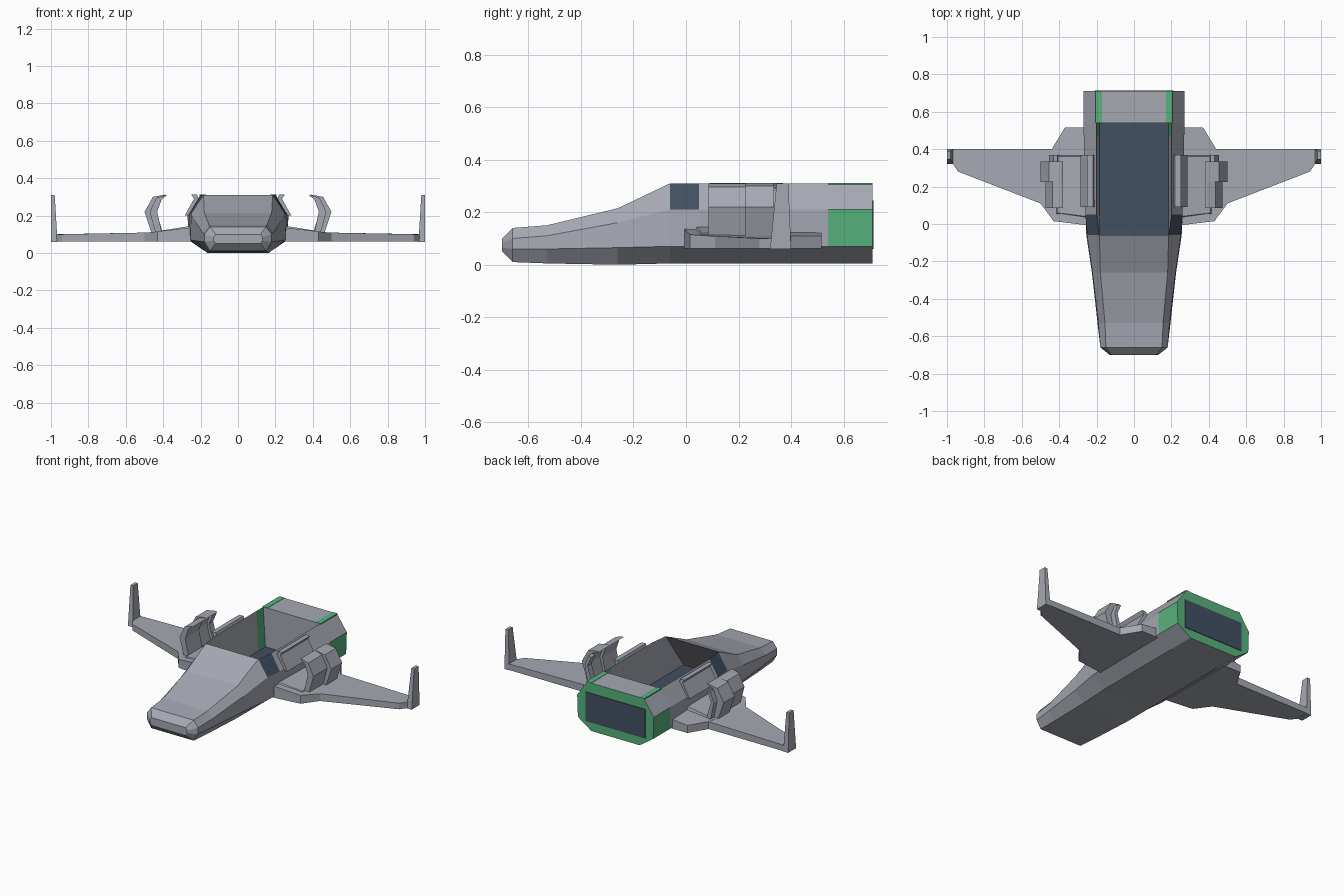
import bpy, bmesh

if "Cube" in bpy.data.objects:
    bpy.data.objects.remove(bpy.data.objects["Cube"])


def material(name, rgb):
    m = bpy.data.materials.new(name)
    m.diffuse_color = (*rgb, 1)
    m.use_nodes = True
    m.node_tree.nodes["Principled BSDF"].inputs["Base Color"].default_value = m.diffuse_color
    return m


GREY = material("hull grey", (0.38, 0.395, 0.45))
GREEN = material("trim green", (0.095, 0.45, 0.205))
BLUE = material("dark blue", (0.054, 0.080, 0.122))


def make(name, verts, faces, recalc=True, mids=None):
    me = bpy.data.meshes.new(name)
    me.from_pydata(verts, [], faces)
    for m in (GREY, GREEN, BLUE):
        me.materials.append(m)
    for i, p in enumerate(me.polygons):
        p.material_index = mids[i] if mids else 0
    if recalc:
        bm = bmesh.new()
        bm.from_mesh(me)
        bmesh.ops.recalc_face_normals(bm, faces=bm.faces)
        bm.to_mesh(me)
        bm.free()
    ob = bpy.data.objects.new(name, me)
    bpy.context.collection.objects.link(ob)
    return ob


def mirrored(ob):
    mod = ob.modifiers.new("mirror", 'MIRROR')
    mod.use_mirror_merge = False
    return ob


def bridge(name, ring_a, ring_b, mids=None):
    """Closed solid between two matching rings."""
    n = len(ring_a)
    faces = [(i, (i + 1) % n, n + (i + 1) % n, n + i) for i in range(n)]
    faces += [tuple(range(n))[::-1], tuple(range(n, 2 * n))]
    return make(name, ring_a + ring_b, faces, True, mids)


# Fuselage: y, then half-width and height of bottom, low chine, high chine, top
sections = [
    (-0.70, (.12, .05), (.13, .065), (.13, .085), (.12, .10)),
    (-0.66, (.15, .01), (.18, .06), (.18, .10), (.15, .14)),
    (-0.53, (.155, .005), (.195, .06), (.19, .11), (.155, .15)),
    (-0.26, (.165, 0), (.225, .065), (.222, .16), (.18, .215)),
    (-0.06, (.17, .005), (.255, .07), (.25, .21), (.185, .31)),
    (0.05, (.17, .005), (.26, .07), (.26, .21), (.20, .31)),
    (0.54, (.17, .005), (.265, .07), (.27, .21), (.20, .31)),
    (0.71, (.17, .005), (.265, .07), (.27, .21), (.20, .31)),
]
verts, faces, mids = [], [], []
for y, *prof in sections:
    verts += [(w, y, z) for w, z in prof]
    verts += [(-w, y, z) for w, z in reversed(prof)]
last = len(sections) - 1
for s in range(last):
    for i in range(8):
        if i == 3 and s in (4, 5):      # open bay
            continue
        j = (i + 1) % 8
        faces.append((s * 8 + i, s * 8 + j, s * 8 + 8 + j, s * 8 + 8 + i))
        window = s == 4 and i in (2, 4)
        trim = s == last - 1 and i in (1, 5)
        mids.append(2 if window else 1 if trim else 0)
faces += [tuple(range(7, -1, -1)), tuple(range(last * 8, last * 8 + 8))]
mids += [0, 1]
make("fuselage", verts, faces, False, mids)

# Open bay lining with a dark floor, running forward below the windshield
stations = [(-.24, -.06, .185), (.05, .05, .20), (.47, .47, .20), (.54, .54, .20)]
verts, faces, mids = [], [], []
for yb, yt, w in stations:
    verts += [(-w, yt, .31), (-.185, yb, .06), (.185, yb, .06), (w, yt, .31)]
for s in range(3):
    for i in range(3):
        a = s * 4 + i
        faces.append((a, a + 1, a + 5, a + 4))
        mids.append(2 if i == 1 else 1 if s == 2 else 0)
faces += [(3, 2, 1, 0), (12, 13, 14, 15)]
mids += [0, 0]
make("bay_lining", verts, faces, False, mids)


def box(name, x0, x1, y0, y1, z0, z1, mat):
    ring = [(x0, z0), (x1, z0), (x1, z1), (x0, z1)]
    return bridge(name, [(x, y0, z) for x, z in ring],
                  [(x, y1, z) for x, z in ring], [mat] * 6)


# Rear hatch panel and roof trim stripes
box("rear_hatch", -.21, .21, .705, .714, .06, .245, 2)
mirrored(box("roof_trim", .17, .205, .54, .71, .306, .312, 1))

# Wings: thick root and tapering outer panel
root = [(.22, -.01, .14), (.43, .015, .115), (.50, .11, .108),
        (.44, .40, .11), (.37, .515, .11), (.22, .515, .125)]
outer = [(.44, .09, .109), (.50, .11, .109), (.94, .28, .10),
         (.975, .33, .10), (.975, .40, .10), (.44, .40, .109)]
for name, plan in (("wing_root", root), ("outer_wing", outer)):
    mirrored(bridge(name, [(x, y, .062) for x, y, z in plan], plan))

# Raised fairing on the wing beside the fuselage
mirrored(bridge("wing_fairing",
                [(.25, .02, .10), (.43, .03, .10), (.43, .37, .10), (.25, .37, .10)],
                [(.25, .04, .145), (.41, .06, .12), (.41, .36, .12), (.25, .36, .145)]))

# Upright winglets
mirrored(bridge("winglet",
                [(.965, .32, .06), (1, .32, .06), (1, .40, .06), (.965, .40, .06)],
                [(.98, .345, .31), (1, .345, .31), (1, .39, .31), (.98, .39, .31)]))


def shell(name, outline, y0, y1):
    """Curved nacelle plate as quads, outline = outer/inner point pairs."""
    n = len(outline)
    vs = []
    for y in (y0, y1):
        for o, i in outline:
            vs += [(o[0], y, o[1]), (i[0], y, i[1])]
    k = 2 * n
    fs = []
    for a in range(0, k - 2, 2):
        b = a + 2
        fs += [(a, a + 1, b + 1, b), (a + k, b + k, b + 1 + k, a + 1 + k),
               (a, b, b + k, a + k), (a + 1, a + 1 + k, b + 1 + k, b + 1)]
    fs += [(0, k, k + 1, 1), (k - 2, k - 1, 2 * k - 1, 2 * k - 2)]
    return mirrored(make(name, vs, fs))


# Half-open nacelle shells, stepped outward at the rear
shell("nacelle_front", [((.44, .10), (.405, .10)), ((.472, .22), (.432, .22)),
                        ((.435, .295), (.41, .285)), ((.39, .31), (.38, .308))], .085, .225)
shell("nacelle_rear", [((.46, .10), (.42, .10)), ((.50, .22), (.45, .22)),
                       ((.455, .30), (.425, .29)), ((.39, .312), (.38, .308))], .225, .335)
shell("nacelle_liner", [((.43, .10), (.40, .10)), ((.455, .22), (.435, .22)),
                        ((.43, .285), (.41, .28))], .33, .37)

# Inner nacelle lip hugging the fuselage
shell("inner_lip", [((.255, .20), (.285, .20)), ((.21, .285), (.235, .29)),
                    ((.22, .312), (.25, .312))], .09, .37)
